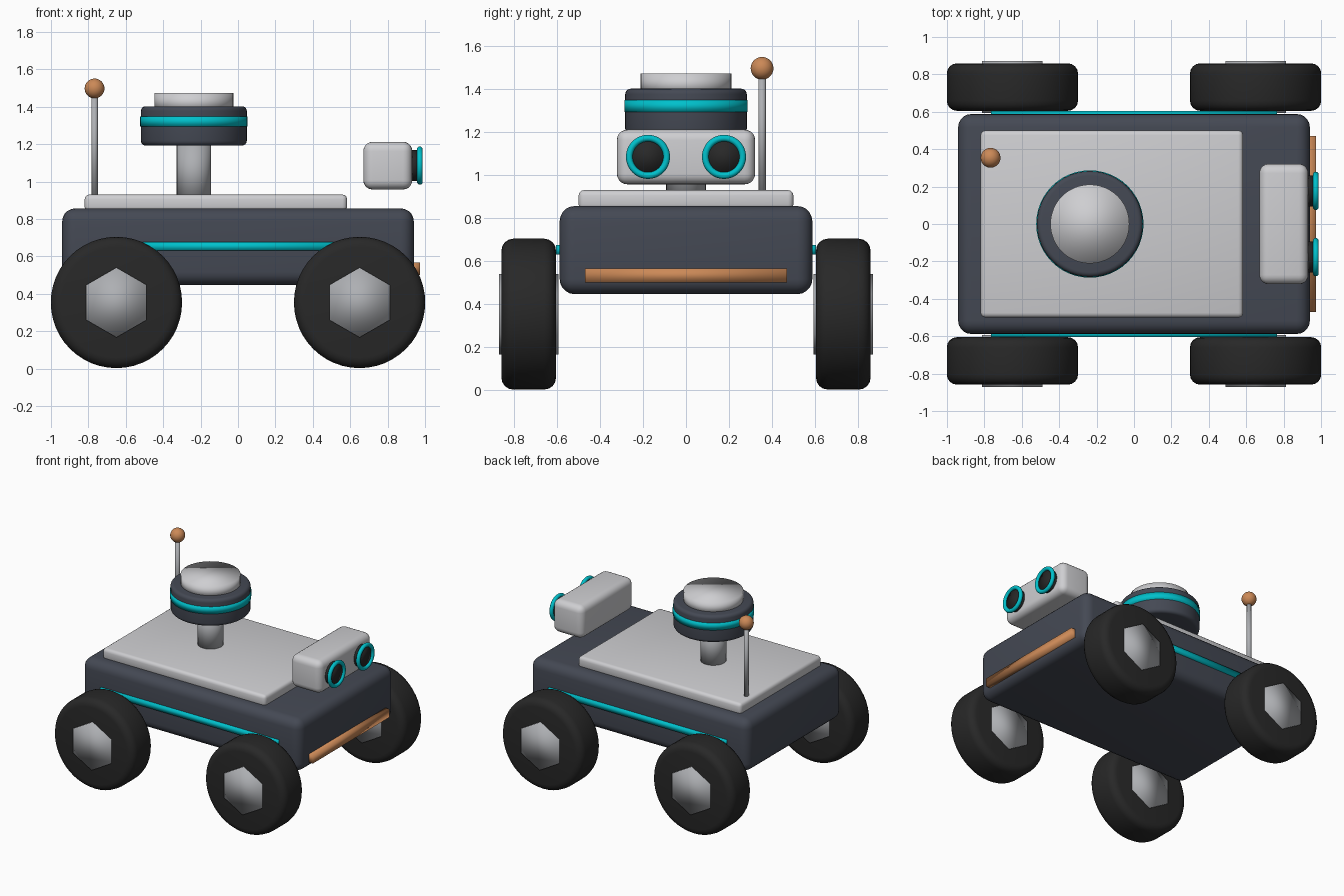
import bpy, bmesh, math
from mathutils import Matrix, Vector

if "Cube" in bpy.data.objects:
    bpy.data.objects.remove(bpy.data.objects["Cube"])


def material(name, r, g, b):
    m = bpy.data.materials.new(name)
    m.diffuse_color = (r, g, b, 1)
    m.use_nodes = True
    m.node_tree.nodes["Principled BSDF"].inputs["Base Color"].default_value = m.diffuse_color
    return m


SLATE = material("slate", 0.058, 0.066, 0.088)
PALE = material("pale_grey", 0.62, 0.62, 0.64)
METAL = material("metal_grey", 0.42, 0.43, 0.45)
RUBBER = material("rubber_black", 0.021, 0.021, 0.021)
TEAL = material("teal", 0.0, 0.53, 0.6)
COPPER = material("copper", 0.6, 0.25, 0.095)


def finish(name, bm, mat, bevel=0, segments=4):
    """Round the sharp edges, then make a smooth object."""
    if bevel:
        sharp = [e for e in bm.edges if e.calc_face_angle(0) > math.radians(40)]
        bmesh.ops.bevel(bm, geom=sharp, offset=bevel, segments=segments,
                        profile=0.5, affect='EDGES', clamp_overlap=True)
    bmesh.ops.recalc_face_normals(bm, faces=bm.faces)
    for f in bm.faces:
        f.smooth = True
    me = bpy.data.meshes.new(name)
    bm.to_mesh(me)
    bm.free()
    me.materials.append(mat)
    ob = bpy.data.objects.new(name, me)
    bpy.context.collection.objects.link(ob)
    return ob


def box(name, lo, hi, mat, bevel=0, segments=4):
    lo, hi = Vector(lo), Vector(hi)
    bm = bmesh.new()
    bmesh.ops.create_cube(bm, size=1, matrix=Matrix.Translation((lo + hi) / 2)
                          @ Matrix.Diagonal((*(hi - lo), 1)))
    return finish(name, bm, mat, bevel, segments)


TURN = {'X': Matrix.Rotation(math.pi / 2, 4, 'Y'),
        'Y': Matrix.Rotation(math.pi / 2, 4, 'X'),
        'Z': Matrix.Identity(4)}


def cylinder(name, centre, radius, length, axis, mat, bevel=0, sides=48):
    bm = bmesh.new()
    bmesh.ops.create_cone(bm, cap_ends=True, segments=sides, radius1=radius,
                          radius2=radius, depth=length,
                          matrix=Matrix.Translation(centre) @ TURN[axis])
    return finish(name, bm, mat, bevel)


def ring(name, centre, major, minor, mat, n=48, k=12):
    """Torus facing along x."""
    bm = bmesh.new()
    rows = []
    for i in range(n):
        a = 2 * math.pi * i / n
        row = []
        for j in range(k):
            b = 2 * math.pi * j / k
            r = major + minor * math.cos(b)
            row.append(bm.verts.new(Vector(centre) + Vector(
                (minor * math.sin(b), r * math.cos(a), r * math.sin(a)))))
        rows.append(row)
    for i in range(n):
        p, q = rows[i], rows[(i + 1) % n]
        for j in range(k):
            bm.faces.new((p[j], q[j], q[(j + 1) % k], p[(j + 1) % k]))
    return finish(name, bm, mat)


# Chassis, deck and bumper
box("chassis", (-0.94, -0.588, 0.447), (0.94, 0.588, 0.857), SLATE, 0.07, 5)
box("deck_plate", (-0.82, -0.5, 0.84), (0.583, 0.5, 0.931), PALE, 0.025, 3)
box("front_bumper", (0.9, -0.47, 0.502), (0.974, 0.47, 0.567), COPPER)

# Side stripes and four wheels with hexagonal hubs
for s, side in ((-1, "right"), (1, "left")):
    ys = sorted((s * 0.57, s * 0.605))
    box(side + "_stripe", (-0.765, ys[0], 0.632), (0.765, ys[1], 0.676), TEAL)
    for x, end in ((-0.65, "rear"), (0.65, "front")):
        c = (x, s * 0.732, 0.354)
        cylinder(f"{end}_{side}_tyre", c, 0.351, 0.254, 'Y', RUBBER, 0.055)
        cylinder(f"{end}_{side}_hub", c, 0.187, 0.278, 'Y', METAL, sides=6)

# Turret
tx = -0.236
cylinder("turret_neck", (tx, 0, 1.05), 0.092, 0.32, 'Z', METAL)
cylinder("turret_drum", (tx, 0, 1.298), 0.283, 0.21, 'Z', SLATE, 0.025)
cylinder("turret_band", (tx, 0, 1.322), 0.287, 0.055, 'Z', TEAL)
cylinder("turret_cap", (tx, 0, 1.425), 0.211, 0.097, 'Z', PALE)

# Camera head with two eyes
box("camera_head", (0.67, -0.322, 0.958), (0.932, 0.322, 1.213), PALE, 0.05, 5)
for y, side in ((-0.177, "right"), (0.177, "left")):
    cylinder(side + "_lens", (0.935, y, 1.086), 0.083, 0.075, 'X', RUBBER)
    ring(side + "_lens_ring", (0.972, y, 1.086), 0.087, 0.0155, TEAL)

# Antenna
cylinder("antenna_rod", (-0.767, 0.354, 1.19), 0.0175, 0.55, 'Z', METAL, sides=16)
bm = bmesh.new()
bmesh.ops.create_uvsphere(bm, u_segments=32, v_segments=16, radius=0.053,
                          matrix=Matrix.Translation((-0.767, 0.354, 1.498)))
finish("antenna_ball", bm, COPPER)
